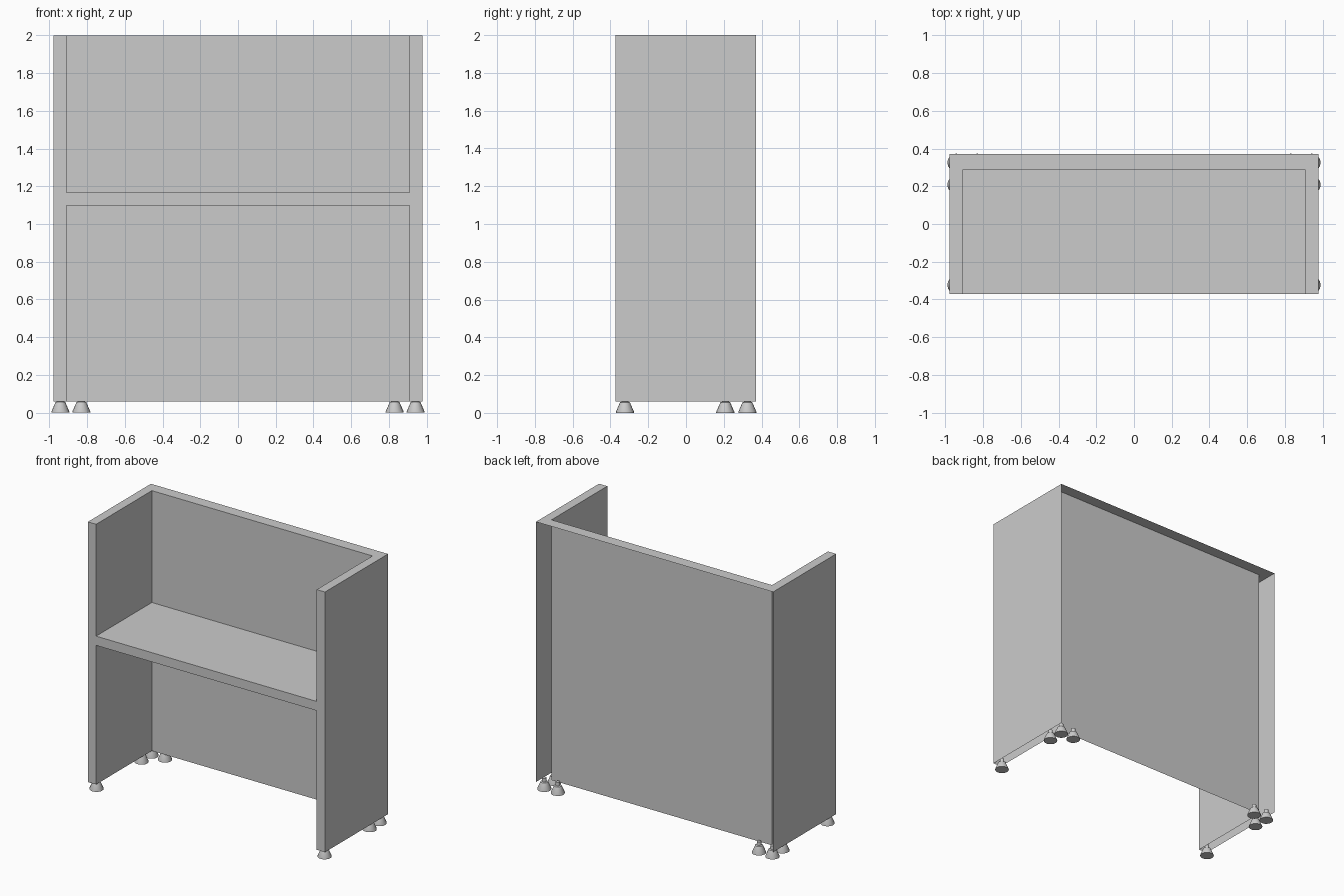
import bpy
import bmesh
from math import cos, sin, tau, radians

if "Cube" in bpy.data.objects:
    bpy.data.objects.remove(bpy.data.objects["Cube"])

W, INNER_W = 0.978, 0.91          # outer and inner half widths
FRONT, BACK, PANEL = -0.372, 0.371, 0.285
BOTTOM, TOP = 0.06, 2.0


def make_object(name, bm):
    mesh = bpy.data.meshes.new(name)
    bm.to_mesh(mesh)
    bm.free()
    obj = bpy.data.objects.new(name, mesh)
    bpy.context.collection.objects.link(obj)
    return obj


# Cabinet shell: U-shaped outline pulled up and capped, open at back and underside
outline = [(-W, BACK), (-W, FRONT), (-INNER_W, FRONT), (-INNER_W, PANEL)]
outline += [(-x, y) for x, y in reversed(outline)]
bm = bmesh.new()
low = [bm.verts.new((x, y, BOTTOM)) for x, y in outline]
high = [bm.verts.new((x, y, TOP)) for x, y in outline]
for i in range(len(outline) - 1):
    bm.faces.new((low[i], low[i + 1], high[i + 1], high[i]))
bm.faces.new(high)
make_object("cabinet_shell", bm)

# Counter shelf: underside, front edge and top between the side walls
profile = [(PANEL, 1.097), (FRONT, 1.097), (FRONT, 1.166), (PANEL, 1.166)]
bm = bmesh.new()
left = [bm.verts.new((-INNER_W, y, z)) for y, z in profile]
right = [bm.verts.new((INNER_W, y, z)) for y, z in profile]
for i in range(len(profile) - 1):
    bm.faces.new((left[i], right[i], right[i + 1], left[i + 1]))
make_object("counter_shelf", bm)


# Feet: flared cones with a short stud on top
def foot_mesh(sides=16):
    rings_rz = [(0.048, 0), (0.048, 0.005), (0.026, 0.056), (0.016, 0.06), (0.015, 0.085)]
    bm = bmesh.new()
    rings = [[bm.verts.new((r * cos(tau * i / sides), r * sin(tau * i / sides), z))
              for i in range(sides)] for r, z in rings_rz]
    for a, b in zip(rings, rings[1:]):
        for i in range(sides):
            j = (i + 1) % sides
            bm.faces.new((a[i], a[j], b[j], b[i]))
    bm.faces.new(rings[0][::-1])
    bm.faces.new(rings[-1])
    return bm


spots = {"front_foot": (0.941, -0.323), "rear_corner_foot": (0.941, 0.325),
         "rear_side_foot": (0.941, 0.208), "rear_inner_foot": (0.83, 0.325)}
for name, (x, y) in spots.items():
    for side, sign in (("left", -1), ("right", 1)):
        foot = make_object(f"{name}_{side}", foot_mesh())
        foot.location = (sign * x, y, 0)
        bpy.ops.object.select_all(action='DESELECT')
        foot.select_set(True)
        bpy.context.view_layer.objects.active = foot
        bpy.ops.object.shade_smooth_by_angle(angle=radians(30))
